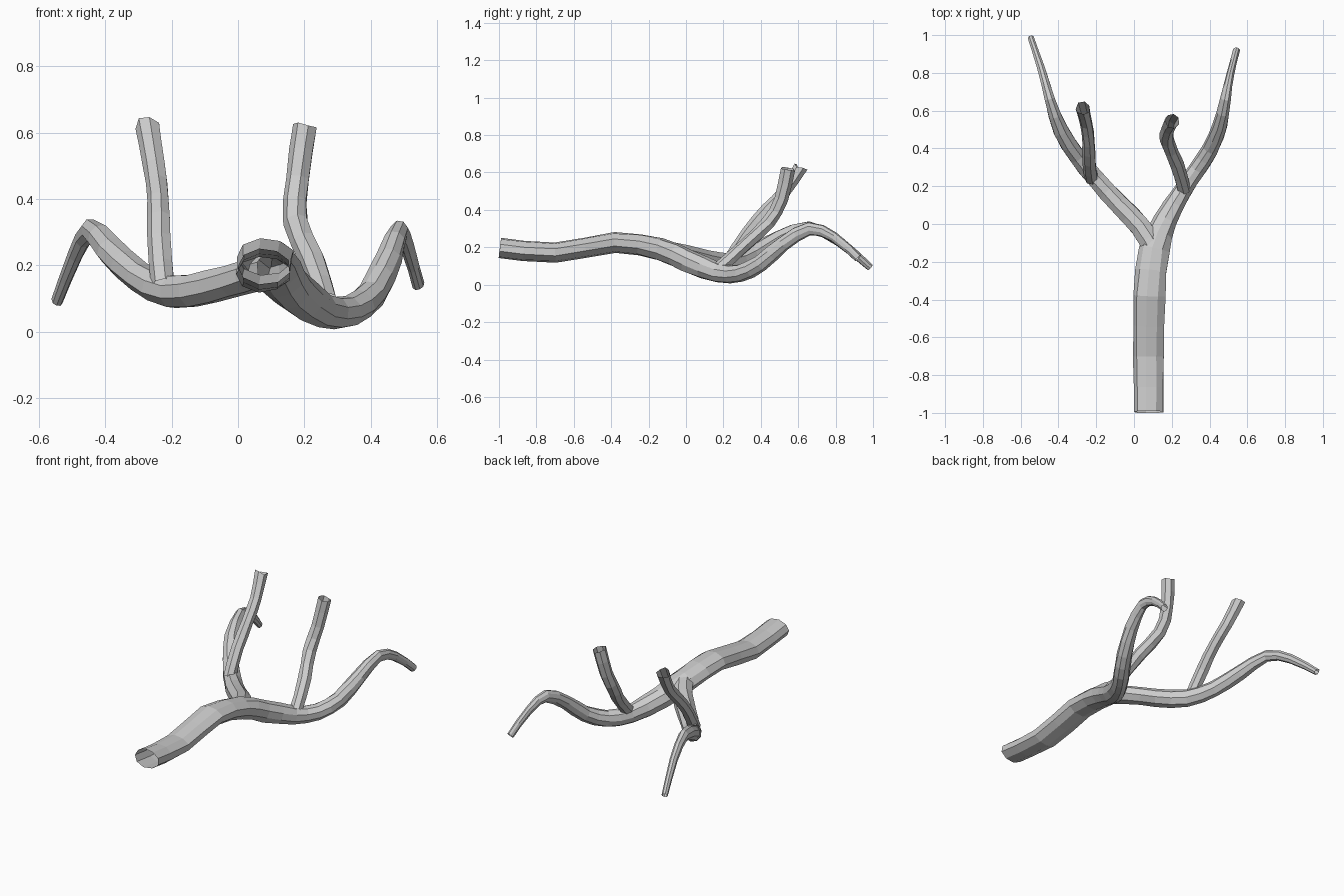
import bpy, bmesh, math, random
from mathutils import Vector

random.seed(4)


def smooth_path(pts):
    """Insert one Catmull-Rom midpoint between neighbouring stations."""
    p = [Vector(q) for q in pts]
    out = []
    for i in range(len(p) - 1):
        a, b = p[max(i - 1, 0)], p[i]
        c, d = p[i + 1], p[min(i + 2, len(p) - 1)]
        out += [b, (9 * (b + c) - a - d) / 16]
    return out + [p[-1]]


def limb(name, pts, sides=8, up=(0, 0, 1), jagged=0.0):
    """Open faceted tube; stations are (x, y, z, half width, half height)."""
    path = smooth_path(pts)
    bm = bmesh.new()
    rings = []
    for i, s in enumerate(path):
        c = Vector(s[:3])
        t = Vector(path[min(i + 1, len(path) - 1)][:3]) - Vector(path[max(i - 1, 0)][:3])
        t.normalize()
        side = t.cross(Vector(up)).normalized()
        top = side.cross(t)
        ring = []
        for k in range(sides):
            a = math.tau * (k + 0.5) / sides
            j = random.uniform(0.97, 1.08)
            co = c + side * (math.cos(a) * s[3] * j) + top * (math.sin(a) * s[4] * j)
            if i == len(path) - 1:
                co += t * random.uniform(-jagged, jagged)
            ring.append(bm.verts.new(co))
        rings.append(ring)
    for r0, r1 in zip(rings, rings[1:]):
        for k in range(sides):
            n = (k + 1) % sides
            bm.faces.new((r0[k], r0[n], r1[n], r1[k]))
    bmesh.ops.recalc_face_normals(bm, faces=bm.faces)
    me = bpy.data.meshes.new(name)
    bm.to_mesh(me)
    bm.free()
    ob = bpy.data.objects.new(name, me)
    bpy.context.collection.objects.link(ob)
    return ob


# Trunk flowing into the right fork
limb("trunk_and_right_branch", [
    (0.078, -0.995, 0.198, 0.080, 0.053),
    (0.078, -0.70, 0.173, 0.080, 0.053),
    (0.083, -0.38, 0.225, 0.084, 0.054),
    (0.108, -0.14, 0.190, 0.080, 0.060),
    (0.165, 0.01, 0.128, 0.063, 0.062),
    (0.255, 0.17, 0.064, 0.048, 0.054),
    (0.335, 0.29, 0.062, 0.046, 0.048),
    (0.405, 0.40, 0.115, 0.044, 0.045),
    (0.455, 0.52, 0.220, 0.038, 0.040),
    (0.485, 0.66, 0.300, 0.028, 0.034),
    (0.510, 0.79, 0.255, 0.020, 0.026),
    (0.543, 0.92, 0.142, 0.018, 0.022)], sides=9)

# Left fork
limb("left_branch", [
    (0.105, -0.13, 0.190, 0.055, 0.050),
    (0.035, -0.015, 0.168, 0.058, 0.050),
    (-0.08, 0.105, 0.135, 0.053, 0.050),
    (-0.20, 0.235, 0.120, 0.050, 0.050),
    (-0.30, 0.355, 0.165, 0.046, 0.046),
    (-0.385, 0.49, 0.245, 0.042, 0.042),
    (-0.445, 0.66, 0.305, 0.028, 0.034),
    (-0.49, 0.82, 0.232, 0.021, 0.027),
    (-0.545, 0.985, 0.092, 0.017, 0.020)])

# Upright twigs
limb("left_twig", [
    (-0.225, 0.24, 0.14, 0.035, 0.035),
    (-0.238, 0.33, 0.28, 0.036, 0.033),
    (-0.240, 0.43, 0.40, 0.034, 0.032),
    (-0.252, 0.53, 0.50, 0.033, 0.032),
    (-0.272, 0.61, 0.622, 0.037, 0.036)], sides=7, up=(0, -1, 0), jagged=0.016)

limb("right_twig", [
    (0.265, 0.18, 0.09, 0.035, 0.035),
    (0.225, 0.32, 0.215, 0.037, 0.035),
    (0.175, 0.44, 0.33, 0.037, 0.037),
    (0.180, 0.51, 0.46, 0.035, 0.036),
    (0.203, 0.545, 0.618, 0.038, 0.040)], sides=7, up=(0, -1, 0), jagged=0.004)
